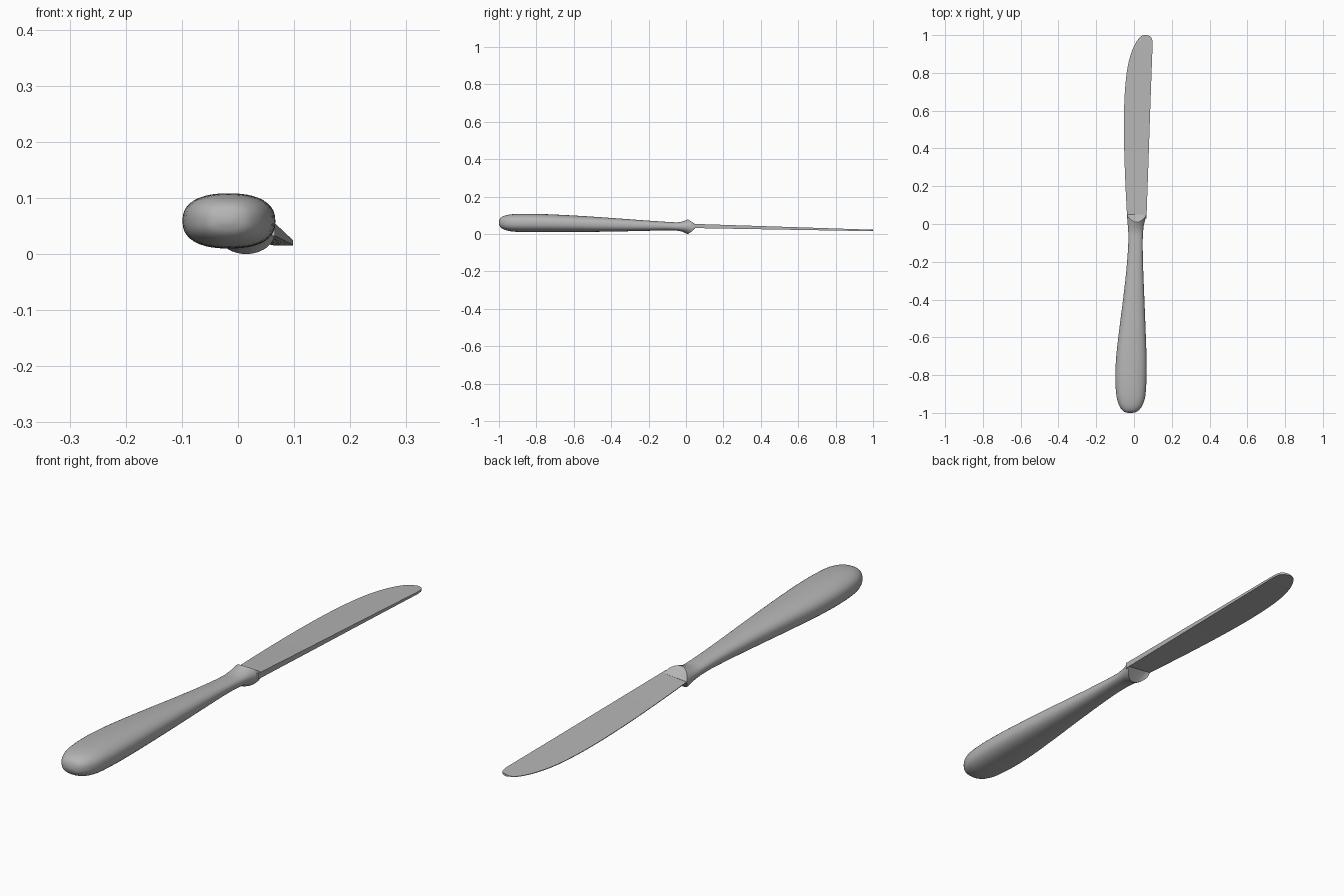
import bpy, math

if "Cube" in bpy.data.objects:
    bpy.data.objects.remove(bpy.data.objects["Cube"])

N = 40

# Dark steel grey
steel = bpy.data.materials.new("steel_grey")
steel.diffuse_color = (0.46, 0.46, 0.46, 1)
steel.use_nodes = True
steel.node_tree.nodes["Principled BSDF"].inputs["Base Color"].default_value = steel.diffuse_color


def make_object(name, rings):
    """Skin a list of equal-length closed rings and cap both ends."""
    n = len(rings[0])
    verts = [p for r in rings for p in r]
    faces = [(i * n + j, i * n + (j + 1) % n, (i + 1) * n + (j + 1) % n, (i + 1) * n + j)
             for i in range(len(rings) - 1) for j in range(n)]
    last = (len(rings) - 1) * n
    faces += [tuple(reversed(range(n))), tuple(range(last, last + n))]
    mesh = bpy.data.meshes.new(name)
    mesh.from_pydata(verts, [], faces)
    mesh.materials.append(steel)
    obj = bpy.data.objects.new(name, mesh)
    bpy.context.collection.objects.link(obj)
    bpy.ops.object.select_all(action='DESELECT')
    obj.select_set(True)
    bpy.context.view_layer.objects.active = obj
    bpy.ops.object.mode_set(mode='EDIT')
    bpy.ops.mesh.select_all(action='SELECT')
    bpy.ops.mesh.normals_make_consistent(inside=False)
    bpy.ops.object.mode_set(mode='OBJECT')
    bpy.ops.object.shade_smooth_by_angle(angle=math.radians(30))
    return obj


def spline(rows, steps):
    """Catmull-Rom interpolation through rows of numbers."""
    out = []
    for i in range(len(rows) - 1):
        a, b, c, d = (rows[max(0, min(len(rows) - 1, i + k))] for k in (-1, 0, 1, 2))
        for s in range(steps):
            t = s / steps
            out.append([q + 0.5 * t * (r - p + t * (2 * p - 5 * q + 4 * r - u
                        + t * (3 * (q - r) + u - p))) for p, q, r, u in zip(a, b, c, d)])
    return out + [list(rows[-1])]


def section(y, x0, x1, z0, z1, power=2.4, bend=0.0, wedge=0.0):
    """Rounded cross-section; bend sweeps its sides forward, wedge thins its left."""
    ring = []
    for k in range(N):
        a = 2 * math.pi * k / N
        c, s = math.cos(a), math.sin(a)
        u = math.copysign(abs(c) ** (2 / power), c)
        w = math.copysign(abs(s) ** (2 / power), s)
        w *= 1 - wedge * (1 - u) / 2
        ring.append(((x0 + x1) / 2 + u * (x1 - x0) / 2, y + bend * u * u,
                     (z0 + z1) / 2 + w * (z1 - z0) / 2))
    return ring


# Handle: y, left, right, bottom, top
handle_rows = [
    (-1.0, -0.032, -0.008, 0.054, 0.066),
    (-0.994, -0.052, 0.014, 0.039, 0.083),
    (-0.98, -0.067, 0.031, 0.027, 0.094),
    (-0.955, -0.081, 0.047, 0.018, 0.102),
    (-0.91, -0.093, 0.060, 0.012, 0.107),
    (-0.82, -0.099, 0.066, 0.010, 0.108),
    (-0.7, -0.094, 0.066, 0.010, 0.104),
    (-0.55, -0.077, 0.061, 0.011, 0.096),
    (-0.4, -0.058, 0.055, 0.013, 0.086),
    (-0.25, -0.041, 0.049, 0.016, 0.075),
    (-0.12, -0.031, 0.046, 0.019, 0.066),
    (-0.05, -0.030, 0.047, 0.018, 0.062),
]
rings = [section(*r) for r in spline(handle_rows, 3)]
# Collar ridge and the sloped faces down to the blade
rings += [section(-0.02, -0.033, 0.052, 0.013, 0.066, 2.2, 0.015),
          section(0.0, -0.036, 0.061, 0.003, 0.075, 2.1, 0.03),
          section(0.01, -0.037, 0.066, 0.0, 0.078, 2.0, 0.035),
          section(0.05, -0.037, 0.066, 0.032, 0.054, 6.0, 0.0, 0.87)]
make_object("handle", rings)

# Blade: y, cutting edge x, spine x
blade_rows = [
    (0.03, -0.036, 0.066), (0.2, -0.045, 0.072), (0.4, -0.052, 0.079),
    (0.58, -0.053, 0.085), (0.72, -0.047, 0.090), (0.83, -0.034, 0.094),
    (0.91, -0.013, 0.097), (0.96, 0.010, 0.098), (0.985, 0.028, 0.093),
    (0.996, 0.041, 0.081), (1.0, 0.053, 0.066),
]
blade = []
for y, xl, xr in spline(blade_rows, 4):
    mid = 0.044 - 0.025 * y
    thick = 0.0115 - 0.0075 * y
    thin = 0.0012
    blade.append([(xl, y, mid - thin), (xr, y, mid - thick),
                  (xr, y, mid + thick), (xl, y, mid + thin)])
make_object("blade", blade)
